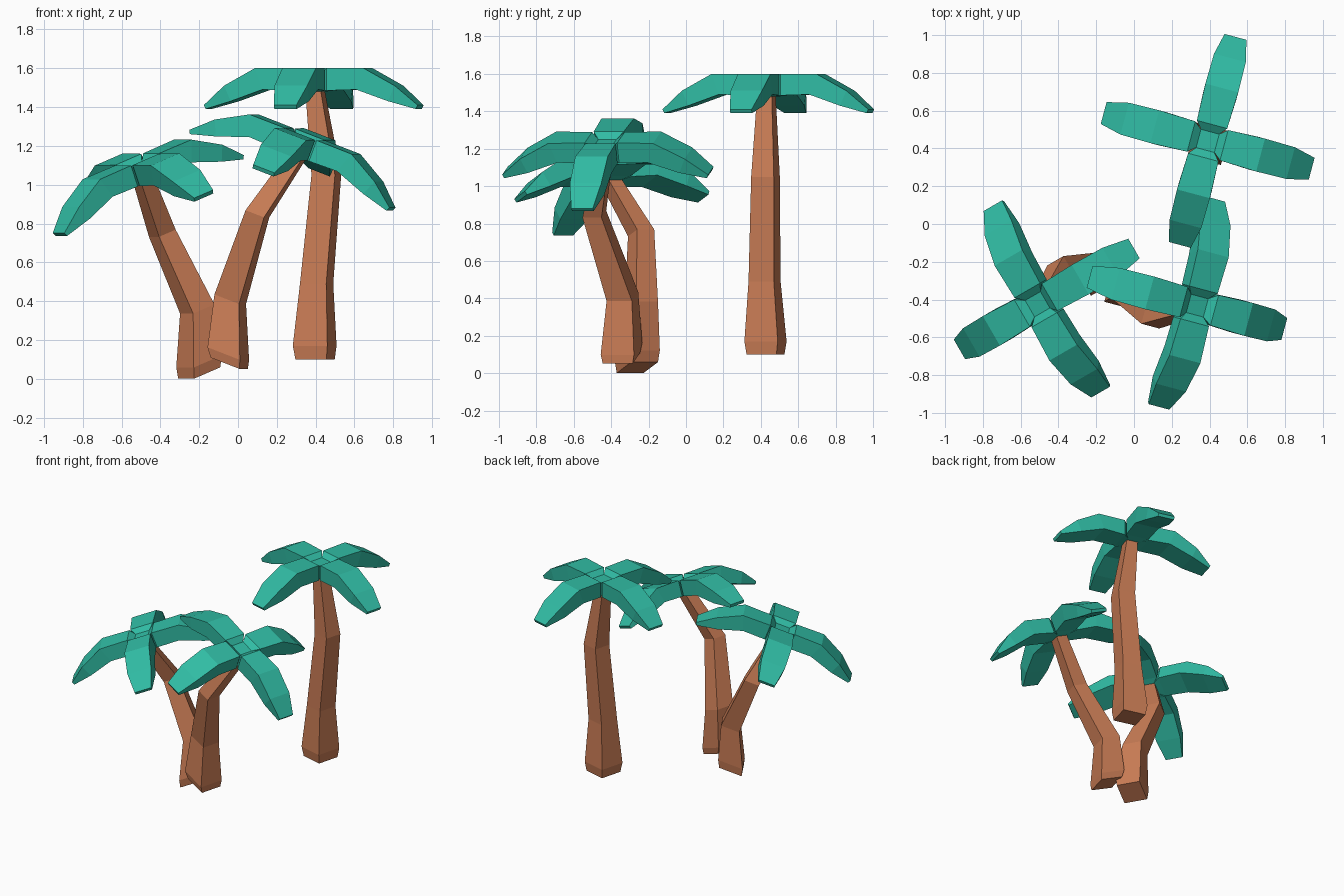
import bpy, bmesh
from math import radians
from mathutils import Matrix, Vector

if "Cube" in bpy.data.objects:
    bpy.data.objects.remove(bpy.data.objects["Cube"])


def material(name, color):
    m = bpy.data.materials.new(name)
    m.diffuse_color = color
    m.use_nodes = True
    m.node_tree.nodes["Principled BSDF"].inputs["Base Color"].default_value = m.diffuse_color
    return m


BARK = material("bark", (0.58, 0.20, 0.09, 1))
LEAF = material("leaf", (0.03, 0.50, 0.37, 1))


def loft(bm, rings):
    """Skin a list of four-point rings and cap both ends."""
    loops = [[bm.verts.new(p) for p in ring] for ring in rings]
    for a, b in zip(loops, loops[1:]):
        for i in range(4):
            j = (i + 1) % 4
            bm.faces.new((a[i], a[j], b[j], b[i]))
    bm.faces.new(loops[0][::-1])
    bm.faces.new(loops[-1])


def finish(bm, name, mat):
    bmesh.ops.recalc_face_normals(bm, faces=bm.faces)
    mesh = bpy.data.meshes.new(name)
    bm.to_mesh(mesh)
    bm.free()
    mesh.materials.append(mat)
    obj = bpy.data.objects.new(name, mesh)
    bpy.context.collection.objects.link(obj)
    return obj


# Frond stations: top radius, top z, bottom radius, bottom z, half width
FROND = [
    (0.05, -0.03, 0.05, -0.12, 0.05),
    (0.09, 0.0, 0.09, -0.115, 0.083),
    (0.29, 0.0, 0.25, -0.11, 0.09),
    (0.455, -0.09, 0.42, -0.17, 0.087),
    (0.57, -0.19, 0.56, -0.21, 0.06),
]
HUB = [(-0.05, -0.03, -0.05, -0.12, 0.05), (0.05, -0.03, 0.05, -0.12, 0.05)]


def strip(bm, stations, turn):
    loft(bm, [[turn @ Vector(p) for p in
               ((rt, -w, zt), (rt, w, zt), (rb, w, zb), (rb, -w, zb))]
              for rt, zt, rb, zb, w in stations])


def palm(name, yaw, tilt, crown, rings):
    frame = Matrix.Rotation(radians(yaw), 4, 'Z') @ Matrix.Rotation(radians(tilt), 4, 'Y')

    # Square trunk, rings given as centre and side length
    bm = bmesh.new()
    loft(bm, [[Vector((x, y, z)) + frame @ Vector((sx * s / 2, sy * s / 2, 0))
               for sx, sy in ((-1, -1), (1, -1), (1, 1), (-1, 1))]
              for x, y, z, s in rings])
    finish(bm, name + "_trunk", BARK)

    # Crown of four drooping fronds round a small hub
    bm = bmesh.new()
    for k in range(4):
        strip(bm, FROND, Matrix.Rotation(radians(90 * k), 4, 'Z'))
    strip(bm, HUB, Matrix.Identity(4))
    bm.transform(Matrix.Translation(crown) @ frame)
    finish(bm, name + "_fronds", LEAF)


# Upright palm at the back
palm("tall_palm", -15, 0, (0.39, 0.44, 1.60), [
    (0.397, 0.425, 0.10, 0.165),
    (0.395, 0.425, 0.17, 0.184),
    (0.405, 0.42, 0.49, 0.140),
    (0.455, 0.425, 1.05, 0.125),
    (0.395, 0.43, 1.50, 0.080),
])

# Palm leaning right
palm("right_palm", -15, 20.6, (0.345, -0.435, 1.26), [
    (-0.045, -0.345, 0.08, 0.165),
    (-0.05, -0.345, 0.13, 0.184),
    (-0.04, -0.34, 0.41, 0.140),
    (0.10, -0.49, 0.85, 0.105),
    (0.325, -0.435, 1.18, 0.080),
])

# Palm leaning left
palm("left_palm", 210, 20.6, (-0.52, -0.43, 1.13), [
    (-0.20, -0.26, 0.03, 0.165),
    (-0.20, -0.26, 0.09, 0.180),
    (-0.21, -0.24, 0.36, 0.135),
    (-0.39, -0.24, 0.75, 0.105),
    (-0.495, -0.415, 1.05, 0.080),
])
